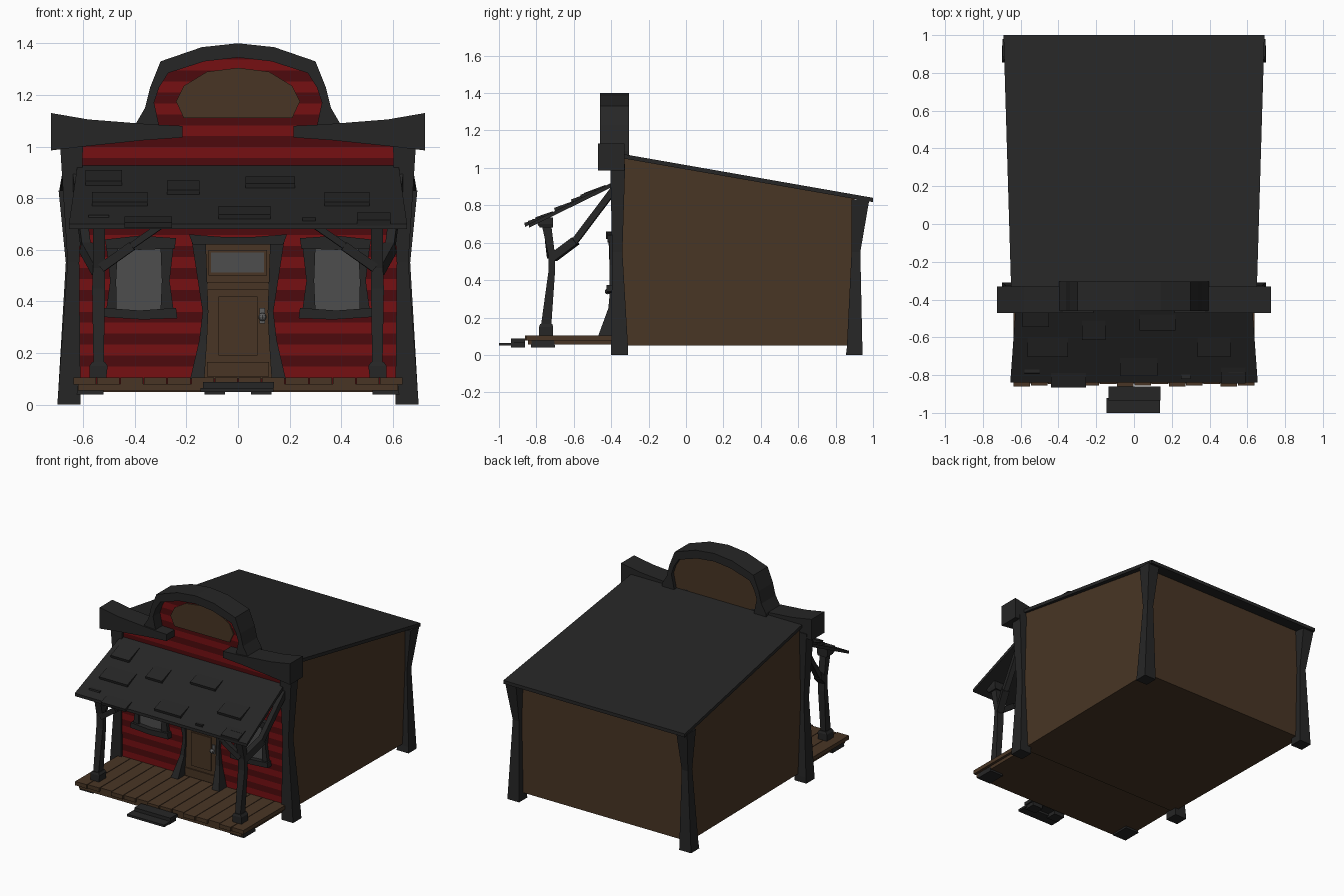
import bpy, bmesh, math
from mathutils import Vector


def material(name, rgb):
    m = bpy.data.materials.new(name)
    m.diffuse_color = (*rgb, 1)
    return m


DARK = material("charcoal wood", (0.019, 0.019, 0.019))
BROWN = material("brown wood", (0.066, 0.036, 0.018))
RED = material("red board", (0.18, 0.005, 0.006))
DEEP = material("deep red board", (0.075, 0.003, 0.004))
GLASS = material("grey glass", (0.075, 0.075, 0.075))
METAL = material("knob metal", (0.11, 0.11, 0.11))


def skin(name, rings, mat):
    """Closed solid through a list of equal-length point rings."""
    bm = bmesh.new()
    vs = [[bm.verts.new(p) for p in r] for r in rings]
    n = len(vs[0])
    for a, b in zip(vs, vs[1:]):
        for i in range(n):
            bm.faces.new((a[i], a[(i + 1) % n], b[(i + 1) % n], b[i]))
    bm.faces.new(vs[0])
    bm.faces.new(vs[-1])
    bmesh.ops.recalc_face_normals(bm, faces=bm.faces)
    me = bpy.data.meshes.new(name)
    bm.to_mesh(me)
    bm.free()
    me.materials.append(mat)
    ob = bpy.data.objects.new(name, me)
    bpy.context.collection.objects.link(ob)
    return ob


def front_prism(name, pts, y0, y1, mat, s=1):
    """Front (x, z) outline extruded in depth; s=-1 mirrors it."""
    return skin(name, [[(s * x, y, z) for x, z in pts] for y in (y0, y1)], mat)


def side_prism(name, pts, x0, x1, mat, flare=lambda y: 1):
    """Side (y, z) outline extruded across x, optionally flared along y."""
    return skin(name, [[(x * flare(y), y, z) for y, z in pts] for x in (x0, x1)], mat)


def box(name, x0, x1, y0, y1, z0, z1, mat):
    return front_prism(name, [(x0, z0), (x1, z0), (x1, z1), (x0, z1)], y0, y1, mat)


def post(name, levels, mat, s=1):
    """Square column from (z, x0, x1, y0, y1) levels."""
    return skin(name, [[(s * a, c, z), (s * b, c, z), (s * b, d, z), (s * a, d, z)]
                       for z, a, b, c, d in levels], mat)


def beam(name, p, q, w, mat):
    p, q = Vector(p), Vector(q)
    d = (q - p).normalized()
    u = d.cross(Vector((0, 0, 1))).normalized() * w / 2
    v = d.cross(u).normalized() * w / 2
    return skin(name, [[c + u + v, c - u + v, c - u - v, c + u - v] for c in (p, q)], mat)


def both(half):
    """Complete a symmetric outline from its left half (ends at x=0)."""
    return half + [(-x, z) for x, z in reversed(half) if x != 0]


# main shed and its lean-to roof
side_prism("shed_body", [(-0.36, 0.05), (0.90, 0.05), (0.90, 0.845), (-0.36, 1.055)],
           -0.635, 0.635, BROWN, lambda y: 1 + 0.02 * (y + 0.36))
side_prism("main_roof", [(-0.36, 1.055), (1.0, 0.817), (1.0, 0.84), (-0.36, 1.078)],
           -0.65, 0.65, DARK, lambda y: 1 + 0.046 * (y + 0.36))

# false front: striped boards following the arch
ARCH = [(1.04, 0.35), (1.17, 0.342), (1.25, 0.315), (1.30, 0.27), (1.345, 0.13), (1.37, 0.02)]


def half_width(z):
    for (za, wa), (zb, wb) in zip(ARCH, ARCH[1:]):
        if z <= zb:
            return wa + (wb - wa) * max(0, z - za) / (zb - za)
    return 0.02


BAND = 0.0425
for k in range(-23, 8):
    z0 = 1.04 + k * BAND
    z1 = z0 + BAND
    w0, w1 = (0.63, 0.63) if k < 0 else (half_width(z0), half_width(z1))
    front_prism("siding_board", [(-w0, z0), (w0, z0), (w1, z1), (-w1, z1)],
                -0.385, -0.35, DEEP if k % 2 else RED)
front_prism("arch_back_panel", both([(-0.35, 1.0), (-0.34, 1.17), (-0.29, 1.3), (-0.13, 1.36), (0, 1.37)]),
            -0.352, -0.33, BROWN)

# arch trim, side cornices, oval sign
outer = both([(-0.40, 1.05), (-0.395, 1.09), (-0.36, 1.15), (-0.34, 1.23), (-0.30, 1.33),
              (-0.14, 1.385), (0, 1.40)])
inner = both([(-0.30, 1.05), (-0.31, 1.10), (-0.325, 1.17), (-0.305, 1.23), (-0.27, 1.285),
              (-0.13, 1.33), (0, 1.345)])
front_prism("arch_trim", outer + inner[::-1], -0.46, -0.305, DARK)
for s in (-1, 1):
    front_prism("cornice", [(0.725, 1.13), (0.58, 1.105), (0.39, 1.09), (0.32, 1.085), (0.215, 1.08),
                            (0.215, 1.035), (0.36, 1.025), (0.60, 1.0), (0.725, 0.985)],
                -0.47, -0.33, DARK, s)
front_prism("oval_sign", both([(-0.21, 1.11), (-0.24, 1.175), (-0.21, 1.235), (-0.12, 1.29), (0, 1.305)]),
            -0.393, -0.38, BROWN)

# corner posts, pinched at the middle
for s in (-1, 1):
    post("front_corner_post", [(0, 0.61, 0.70, -0.40, -0.31), (0.04, 0.61, 0.697, -0.40, -0.31),
                               (0.55, 0.615, 0.66, -0.395, -0.34), (1.02, 0.60, 0.69, -0.405, -0.325)], DARK, s)
    post("back_corner_post", [(0, 0.61, 0.70, 0.855, 0.945), (0.04, 0.61, 0.697, 0.86, 0.943),
                              (0.55, 0.62, 0.667, 0.885, 0.932), (0.83, 0.61, 0.695, 0.885, 0.98)], DARK, s)

# porch deck of planks
N = 14
for i in range(N):
    x = -0.64 + i * 1.28 / N
    box("deck_plank", x + 0.002, x + 1.28 / N - 0.002, -0.86 + 0.006 * (i % 3), -0.36, 0.078, 0.105, BROWN)
box("deck_base", -0.62, 0.62, -0.845, -0.36, 0.055, 0.08, BROWN)

# front step
box("step_upper", -0.135, 0.14, -0.935, -0.86, 0.065, 0.088, DARK)
box("step_lower", -0.145, 0.138, -1.0, -0.92, 0.05, 0.065, DARK)
for x in (-0.09, 0.09):
    box("step_foot", x - 0.04, x + 0.04, -0.935, -0.86, 0.04, 0.066, DARK)

# porch roof with loose shingles (front x0, x1, z0, z1)


def slope_z(y):
    return 0.705 + (y + 0.83) * 0.5


side_prism("porch_roof", [(-0.84, 0.68), (-0.37, 0.91), (-0.37, 0.935), (-0.84, 0.70)], -0.655, 0.655, DARK,
           lambda y: 1 - 0.11 * (y + 0.84))
for x0, x1, z0, z1 in [(-0.59, -0.45, 0.85, 0.905), (-0.565, -0.35, 0.77, 0.82), (-0.275, -0.15, 0.815, 0.865),
                       (0.03, 0.22, 0.84, 0.88), (0.335, 0.51, 0.77, 0.82), (-0.075, 0.125, 0.72, 0.765),
                       (-0.44, -0.255, 0.69, 0.725), (0.46, 0.59, 0.70, 0.74), (0.25, 0.30, 0.712, 0.722)]:
    ya, yb = ((z - 0.705) / 0.5 - 0.83 for z in (z0, z1))
    side_prism("shingle", [(ya, z0 - 0.005), (yb, z1 - 0.005), (yb, z1 + 0.004), (ya - 0.005, z0 + 0.016)],
               x0, x1, DARK)

# porch posts and braces
for s in (-1, 1):
    post("porch_pad", [(0.04, 0.52, 0.625, -0.83, -0.70), (0.077, 0.525, 0.62, -0.825, -0.705)], DARK, s)
    post("porch_post_base", [(0.105, 0.51, 0.575, -0.785, -0.71), (0.15, 0.505, 0.575, -0.785, -0.71),
                             (0.165, 0.515, 0.565, -0.78, -0.715)], DARK, s)
    post("porch_post", [(0.16, 0.52, 0.56, -0.775, -0.72), (0.45, 0.515, 0.565, -0.735, -0.70),
                        (0.53, 0.515, 0.562, -0.735, -0.70), (0.69, 0.515, 0.562, -0.77, -0.72)], DARK, s)
    post("porch_post_cap", [(0.68, 0.505, 0.572, -0.78, -0.71), (0.70, 0.50, 0.58, -0.795, -0.71),
                            (0.735, 0.50, 0.58, -0.79, -0.71)], DARK, s)
    beam("rear_brace", (s * 0.54, -0.71, 0.52), (s * 0.59, -0.59, 0.61), 0.045, DARK)
    beam("rear_brace", (s * 0.588, -0.60, 0.60), (s * 0.625, -0.385, 0.885), 0.035, DARK)
    beam("front_brace", (s * 0.53, -0.725, 0.53), (s * 0.41, -0.735, 0.615), 0.035, DARK)
    beam("front_brace", (s * 0.42, -0.735, 0.61), (s * 0.29, -0.75, 0.70), 0.025, DARK)

# windows: glass in a four-piece crooked frame
for s in (-1, 1):
    front_prism("window_glass", [(0.29, 0.36), (0.475, 0.36), (0.475, 0.605), (0.29, 0.605)],
                -0.392, -0.384, GLASS, s)
    front_prism("window_sill", [(0.235, 0.335), (0.37, 0.33), (0.525, 0.34), (0.52, 0.375), (0.38, 0.365),
                                (0.24, 0.375)], -0.425, -0.38, DARK, s)
    front_prism("window_header", [(0.245, 0.605), (0.38, 0.60), (0.51, 0.605), (0.515, 0.64), (0.38, 0.655),
                                  (0.24, 0.645)], -0.42, -0.38, DARK, s)
    front_prism("window_jamb", [(0.25, 0.37), (0.30, 0.37), (0.295, 0.48), (0.30, 0.61), (0.25, 0.61),
                                (0.265, 0.48)], -0.41, -0.38, DARK, s)
    front_prism("window_jamb", [(0.47, 0.37), (0.51, 0.37), (0.495, 0.48), (0.51, 0.61), (0.465, 0.61),
                                (0.472, 0.48)], -0.41, -0.38, DARK, s)

# door with panels, window, frame and knob
front_prism("door_leaf", both([(-0.13, 0.10), (-0.115, 0.36), (-0.14, 0.63), (0, 0.63)]), -0.395, -0.37, BROWN)
box("door_window_trim", -0.115, 0.112, -0.403, -0.39, 0.50, 0.60, BROWN)
box("door_window", -0.105, 0.10, -0.407, -0.395, 0.512, 0.59, GLASS)
box("door_rail", -0.118, 0.118, -0.403, -0.39, 0.445, 0.475, BROWN)
box("door_panel", -0.075, 0.075, -0.402, -0.39, 0.19, 0.42, BROWN)
box("door_bottom_rail", -0.12, 0.12, -0.403, -0.39, 0.11, 0.165, BROWN)
for s in (-1, 1):
    post("door_jamb", [(0.10, 0.13, 0.185, -0.47, -0.37), (0.25, 0.12, 0.15, -0.415, -0.37),
                       (0.36, 0.115, 0.137, -0.405, -0.37), (0.64, 0.125, 0.18, -0.415, -0.37)], DARK, s)
front_prism("door_header", both([(-0.175, 0.62), (-0.19, 0.66), (-0.06, 0.65), (0, 0.65)])[::-1],
            -0.428, -0.37, DARK)
box("knob_plate", 0.083, 0.105, -0.402, -0.39, 0.315, 0.375, METAL)
bpy.ops.mesh.primitive_uv_sphere_add(segments=8, ring_count=6, radius=0.016, location=(0.095, -0.418, 0.34))
knob = bpy.context.object
knob.name = "door_knob"
knob.data.materials.append(METAL)
